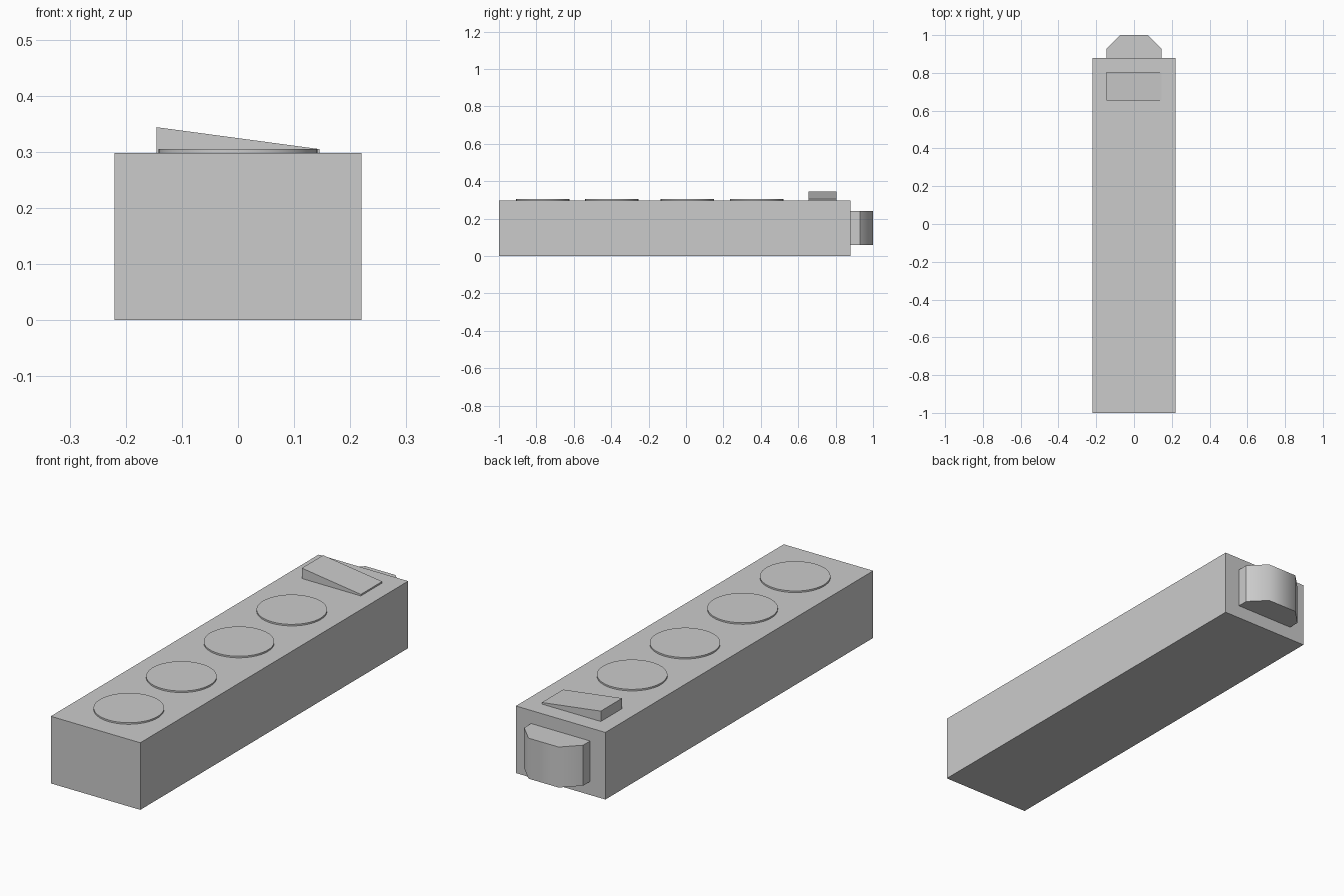
import bpy, bmesh, math
from mathutils import Vector

if "Cube" in bpy.data.objects:
    bpy.data.objects.remove(bpy.data.objects["Cube"])


def extrude(name, points, direction, smooth=None):
    """Solid made by sweeping a flat outline along a direction."""
    bm = bmesh.new()
    face = bm.faces.new([bm.verts.new(p) for p in points])
    res = bmesh.ops.extrude_face_region(bm, geom=[face], use_keep_orig=True)
    moved = [g for g in res["geom"] if isinstance(g, bmesh.types.BMVert)]
    bmesh.ops.translate(bm, verts=moved, vec=Vector(direction))
    bmesh.ops.recalc_face_normals(bm, faces=bm.faces)
    mesh = bpy.data.meshes.new(name)
    bm.to_mesh(mesh)
    bm.free()
    obj = bpy.data.objects.new(name, mesh)
    bpy.context.collection.objects.link(obj)
    if smooth:
        mesh.shade_smooth()
        mesh.set_sharp_from_angle(angle=math.radians(smooth))
    return obj


TOP = 0.298
END = 0.88

# Long housing
extrude("housing", [(-0.22, -1, 0), (0.22, -1, 0), (0.22, END, 0), (-0.22, END, 0)],
        (0, 0, TOP))

# Four round socket plates
for i, y in enumerate((-0.766, -0.397, 0.007, 0.378)):
    ring = [(0.142 * math.cos(a), y + 0.142 * math.sin(a), TOP - 0.01)
            for a in (math.tau * k / 48 for k in range(48))]
    extrude(f"socket_plate_{i + 1}", ring, (0, 0, 0.017), smooth=45)

# Tilted rocker switch
extrude("rocker_switch", [(-0.145, 0.655, TOP - 0.01), (0.145, 0.655, TOP - 0.01),
                          (0.145, 0.655, 0.305), (-0.145, 0.655, 0.344)], (0, 0.15, 0))

# Chamfered cord outlet on the back end
half = [(0.145, END - 0.01), (0.145, 0.929), (0.074, 1.0)]
outline = half + [(-x, y) for x, y in reversed(half)]
extrude("cord_outlet", [(x, y, 0.06) for x, y in outline], (0, 0, 0.18), smooth=45)
